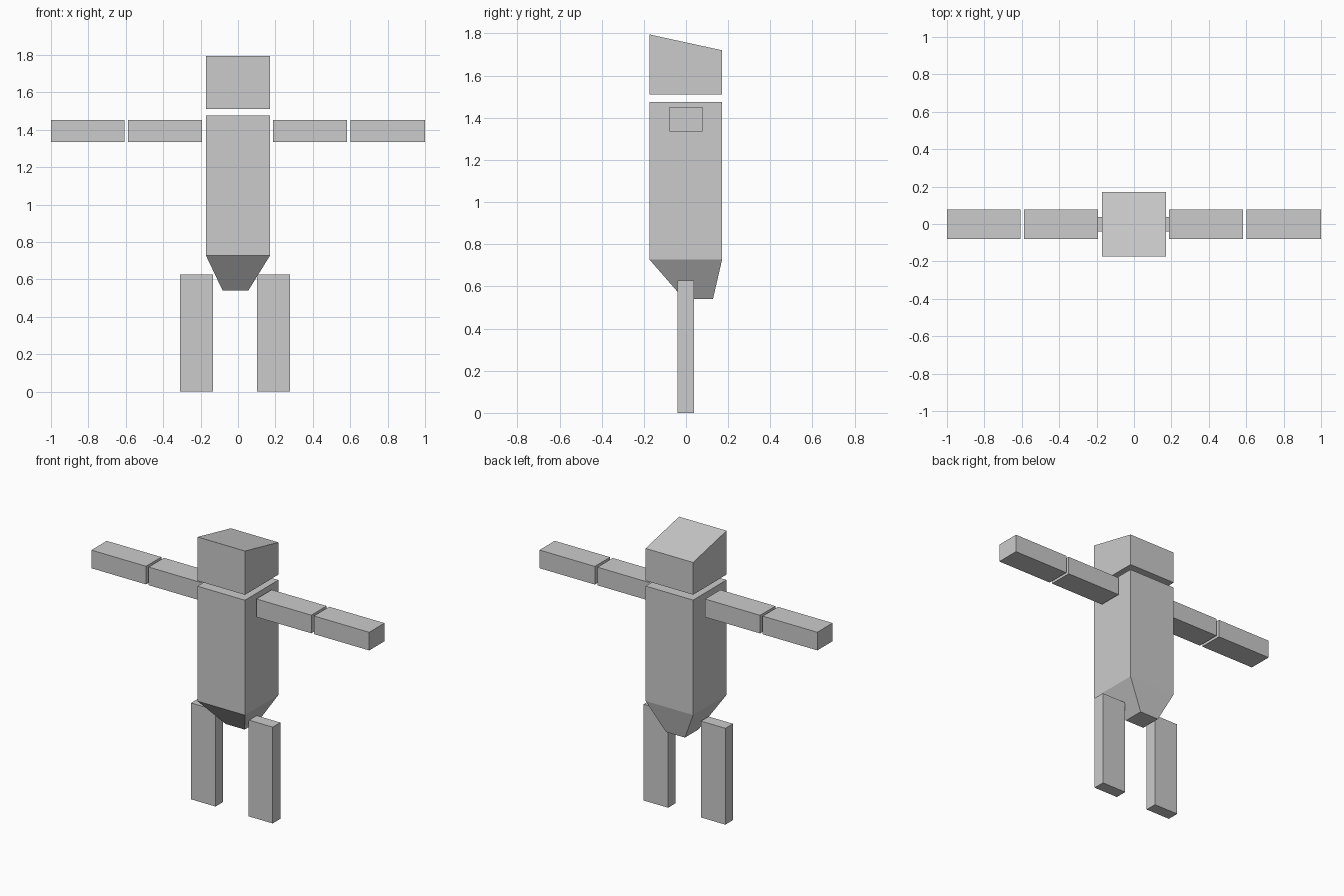
import bpy

if "Cube" in bpy.data.objects:
    bpy.data.objects.remove(bpy.data.objects["Cube"])

grey = bpy.data.materials.new("light_grey")
grey.diffuse_color = (0.6, 0.6, 0.6, 1)
grey.use_nodes = True
grey.node_tree.nodes["Principled BSDF"].inputs["Base Color"].default_value = grey.diffuse_color


def block(name, bottom, top):
    """Six-sided solid; each end is (x0, x1, y0, y1, z at front, z at back)."""
    verts = []
    for x0, x1, y0, y1, zf, zb in (bottom, top):
        verts += [(x0, y0, zf), (x1, y0, zf), (x1, y1, zb), (x0, y1, zb)]
    faces = [(3, 2, 1, 0), (4, 5, 6, 7)]
    faces += [(i, (i + 1) % 4, (i + 1) % 4 + 4, i + 4) for i in range(4)]
    mesh = bpy.data.meshes.new(name)
    mesh.from_pydata(verts, [], faces)
    mesh.materials.append(grey)
    obj = bpy.data.objects.new(name, mesh)
    bpy.context.collection.objects.link(obj)
    return obj


def box(name, x0, x1, y0, y1, z0, z1):
    return block(name, (x0, x1, y0, y1, z0, z0), (x0, x1, y0, y1, z1, z1))


# Head with a top sloping down to the back
H = (-0.171, 0.171, -0.173, 0.171)
block("head", H + (1.51, 1.51), H + (1.795, 1.72))

# Torso and tapered pelvis below it
box("torso", *H, 0.727, 1.475)
block("pelvis", (-0.082, 0.055, -0.01, 0.128, 0.54, 0.54), H + (0.727, 0.727))

# Arms: upper and lower segment on each side
for name, x0, x1 in (("left_forearm", -1.0, -0.607),
                     ("left_upper_arm", -0.588, -0.192),
                     ("right_upper_arm", 0.188, 0.583),
                     ("right_forearm", 0.602, 1.0)):
    box(name, x0, x1, -0.079, 0.078, 1.334, 1.452)

# Legs
for name, x0, x1 in (("left_leg", -0.31, -0.134), ("right_leg", 0.102, 0.278)):
    box(name, x0, x1, -0.04, 0.038, 0.0, 0.627)
